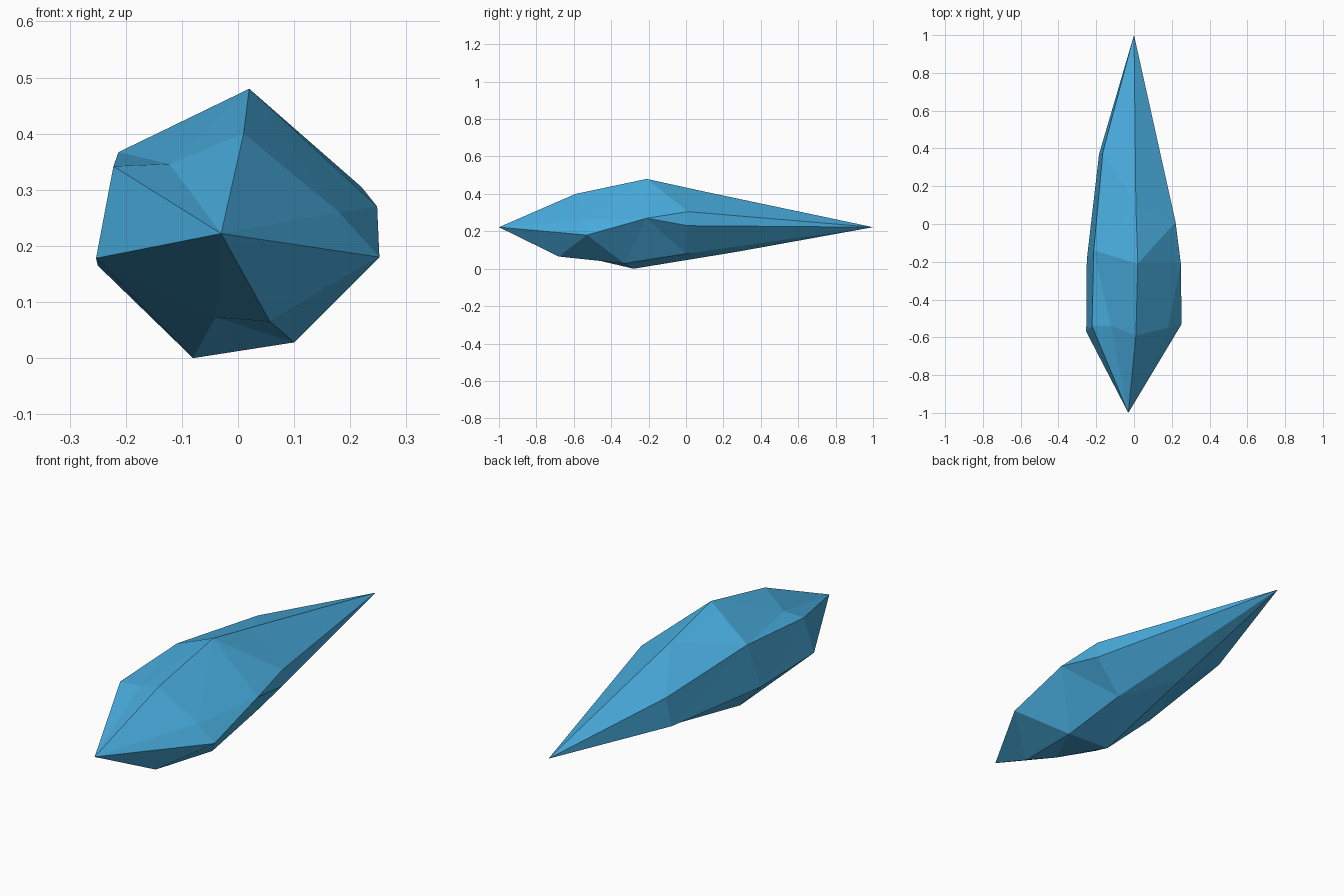
import bpy, bmesh

if "Cube" in bpy.data.objects:
    bpy.data.objects.remove(bpy.data.objects["Cube"])

# Crystal shard: eight long edges run from the front point to the back point,
# each through three corners (front ring, middle ring, back ring).
front_tip, back_tip = (-0.03, -1.0, 0.222), (0.0, 1.0, 0.222)
right_mid, left_mid = (0.248, -0.21, 0.27), (-0.213, -0.14, 0.367)
left_back = (-0.165, 0.38, 0.31)
columns = [
    [(0.01, -0.59, 0.40), (0.02, -0.21, 0.48), (0.01, 0.10, 0.412)],       # top
    [(0.18, -0.55, 0.26), right_mid, (0.22, 0.01, 0.305)],                 # upper right
    [(0.252, -0.53, 0.18), right_mid, (0.22, 0.01, 0.23)],                 # right
    [(0.057, -0.68, 0.065), (0.10, -0.33, 0.028), (0.09, 0.0, 0.08)],      # lower right
    [(-0.04, -0.59, 0.073), (-0.08, -0.28, 0.0), (-0.04, 0.27, 0.09)],     # lower left
    [(-0.253, -0.57, 0.178), (-0.25, -0.19, 0.165), (-0.185, 0.37, 0.18)], # left
    [(-0.222, -0.54, 0.342), left_mid, left_back],                         # upper left
    [(-0.122, -0.54, 0.346), left_mid, left_back],                         # dent
]

bm = bmesh.new()
tip_a, tip_b = bm.verts.new(front_tip), bm.verts.new(back_tip)
rows = [[bm.verts.new(p) for p in col] for col in columns]

# Facets between neighbouring long edges
for i, a in enumerate(rows):
    b = rows[(i + 1) % len(rows)]
    bm.faces.new((tip_a, b[0], a[0]))
    for k in range(2):
        bm.faces.new((a[k], b[k], b[k + 1], a[k + 1]))
    bm.faces.new((a[2], b[2], tip_b))

# Join shared corners, then make every facet flat
bmesh.ops.remove_doubles(bm, verts=bm.verts, dist=0.001)
bmesh.ops.triangulate(bm, faces=bm.faces)
bmesh.ops.recalc_face_normals(bm, faces=bm.faces)

mesh = bpy.data.meshes.new("crystal_shard")
bm.to_mesh(mesh)
bm.free()
shard = bpy.data.objects.new("crystal_shard", mesh)
bpy.context.collection.objects.link(shard)

blue = bpy.data.materials.new("sky blue")
blue.diffuse_color = (0.065, 0.41, 0.72, 1)
blue.use_nodes = True
blue.node_tree.nodes["Principled BSDF"].inputs["Base Color"].default_value = blue.diffuse_color
mesh.materials.append(blue)
